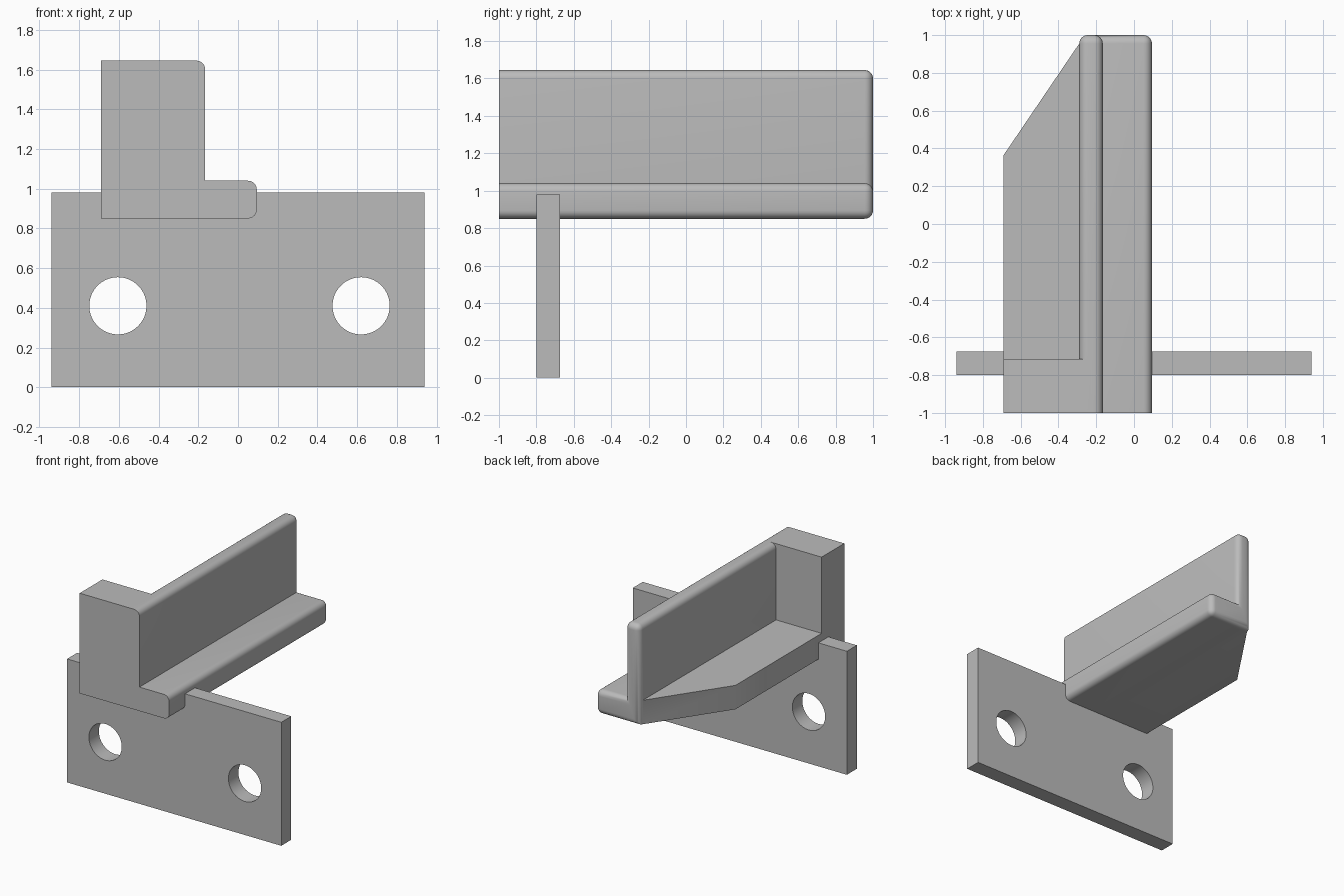
import bpy, bmesh, math
from mathutils import Vector, Matrix

cube = bpy.data.objects.get("Cube")
if cube:
    bpy.data.objects.remove(cube, do_unlink=True)

grey = bpy.data.materials.new("plain grey")
grey.use_nodes = True
grey.diffuse_color = (0.5, 0.5, 0.5, 1)
grey.node_tree.nodes["Principled BSDF"].inputs["Base Color"].default_value = (0.5, 0.5, 0.5, 1)


def make_object(name, bm):
    bmesh.ops.recalc_face_normals(bm, faces=bm.faces)
    mesh = bpy.data.meshes.new(name)
    bm.to_mesh(mesh)
    bm.free()
    mesh.materials.append(grey)
    obj = bpy.data.objects.new(name, mesh)
    bpy.context.collection.objects.link(obj)
    return obj


def extrude(points, direction):
    """Solid made by sweeping a flat outline along a direction."""
    bm = bmesh.new()
    face = bm.faces.new([bm.verts.new(p) for p in points])
    result = bmesh.ops.extrude_face_region(bm, geom=[face])
    moved = [v for v in result["geom"] if isinstance(v, bmesh.types.BMVert)]
    bmesh.ops.translate(bm, verts=moved, vec=direction)
    if not face.is_valid or len(bm.faces) < len(points) + 2:
        bm.faces.new([bm.verts[i] for i in range(len(points))])
    bmesh.ops.recalc_face_normals(bm, faces=bm.faces)
    return bm


def box(x0, x1, y0, y1, z0, z1):
    return extrude([(x0, y0, z0), (x1, y0, z0), (x1, y1, z0), (x0, y1, z0)],
                   (0, 0, z1 - z0))


def combine(target, other, operation):
    """Apply a boolean and drop the second solid."""
    mod = target.modifiers.new(operation, "BOOLEAN")
    mod.operation, mod.object, mod.solver = operation, other, "EXACT"
    bpy.context.view_layer.objects.active = target
    bpy.ops.object.modifier_apply(modifier=mod.name)
    bpy.data.objects.remove(other, do_unlink=True)


def smooth(obj):
    bpy.ops.object.select_all(action="DESELECT")
    obj.select_set(True)
    bpy.context.view_layer.objects.active = obj
    bpy.ops.object.shade_smooth_by_angle(angle=math.radians(35))


# Shared levels of the bracket
LEFT, WALL_IN, WALL_OUT, LIP = -0.69, -0.29, -0.165, 0.095
BOTTOM, FLOOR, TOP = 0.85, 1.04, 1.645
ROUND = 0.045

# L-shaped rail: upright wall with a ledge, rounded at the back and the lip
section = [(WALL_IN, BOTTOM), (LIP, BOTTOM), (LIP, FLOOR),
           (WALL_OUT, FLOOR), (WALL_OUT, TOP), (WALL_IN, TOP)]
bm = extrude([(x, -1, z) for x, z in section], (0, 2, 0))


def is_rounded(edge):
    a, b = (v.co for v in edge.verts)
    if a.y > 0.99 and b.y > 0.99:
        return True
    along = abs(a.y - b.y) > 1
    return along and (a.x > LIP - 0.01 or a.z > TOP - 0.01)


bmesh.ops.bevel(bm, geom=[e for e in bm.edges if is_rounded(e)], offset=ROUND,
                offset_type="OFFSET", segments=6, profile=0.5,
                affect="EDGES", clamp_overlap=True)
bracket = make_object("angle_bracket", bm)

# Floor web with a slanted back corner
web = [(LEFT, -1), (-0.22, -1), (-0.22, 0.94), (WALL_IN, 1 - ROUND), (LEFT, 0.365)]
combine(bracket, make_object("floor_web", extrude(
    [(x, y, BOTTOM) for x, y in web], (0, 0, FLOOR - BOTTOM))), "UNION")

# Tall block closing the front end
combine(bracket, make_object("end_block", box(
    LEFT, -0.225, -1, -0.715, BOTTOM, TOP)), "UNION")
smooth(bracket)

# Mounting plate with two through holes
plate = make_object("mounting_plate", box(-0.94, 0.94, -0.8, -0.675, 0, 0.98))
for x in (-0.605, 0.62):
    bm = bmesh.new()
    bmesh.ops.create_cone(bm, cap_ends=True, segments=64, radius1=0.144,
                          radius2=0.144, depth=0.5,
                          matrix=Matrix.Translation(Vector((x, -0.74, 0.41)))
                          @ Matrix.Rotation(math.pi / 2, 4, "X"))
    combine(plate, make_object("hole_cutter", bm), "DIFFERENCE")
smooth(plate)
